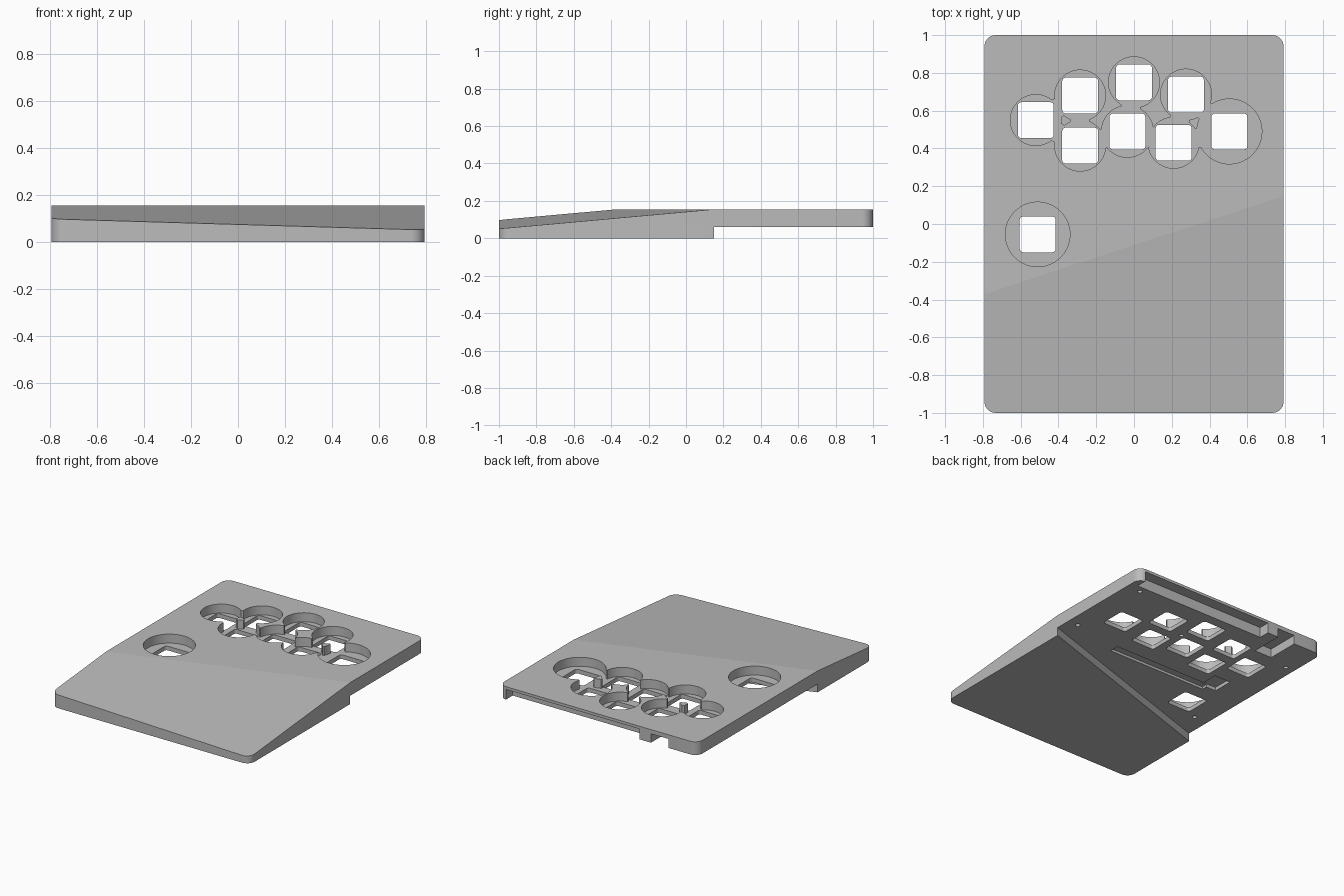
import bpy, bmesh, math
from mathutils import Vector

if "Cube" in bpy.data.objects:
    bpy.data.objects.remove(bpy.data.objects["Cube"], do_unlink=True)

TOP, PLATE, FLOOR = 0.155, 0.06, 0.09
KEY = 0.19

grey = bpy.data.materials.new("plain_grey")
grey.use_nodes = True
grey.diffuse_color = (0.5, 0.5, 0.5, 1)
grey.node_tree.nodes["Principled BSDF"].inputs["Base Color"].default_value = (0.5, 0.5, 0.5, 1)


def prism(name, outline, z0, z1):
    """Extrude a counter-clockwise outline from z0 to z1."""
    bm = bmesh.new()
    face = bm.faces.new([bm.verts.new((x, y, z0)) for x, y in outline])
    ext = bmesh.ops.extrude_face_region(bm, geom=[face])
    moved = [v for v in ext["geom"] if isinstance(v, bmesh.types.BMVert)]
    bmesh.ops.translate(bm, verts=moved, vec=(0, 0, z1 - z0))
    bmesh.ops.recalc_face_normals(bm, faces=bm.faces)
    mesh = bpy.data.meshes.new(name)
    bm.to_mesh(mesh)
    bm.free()
    obj = bpy.data.objects.new(name, mesh)
    bpy.context.collection.objects.link(obj)
    return obj


def rounded(cx, cy, w, h, r, steps=6):
    pts = []
    for i, (sx, sy) in enumerate([(1, 1), (-1, 1), (-1, -1), (1, -1)]):
        for k in range(steps + 1):
            a = math.pi / 2 * (i + k / steps)
            pts.append((cx + sx * (w / 2 - r) + r * math.cos(a),
                        cy + sy * (h / 2 - r) + r * math.sin(a)))
    return pts


def circle(cx, cy, r, n=56):
    return [(cx + r * math.cos(math.tau * k / n), cy + r * math.sin(math.tau * k / n))
            for k in range(n)]


def box(x0, x1, y0, y1):
    return [(x0, y0), (x1, y0), (x1, y1), (x0, y1)]


def bar(a, b, width):
    a, b = Vector(a), Vector(b)
    side = (b - a).normalized().orthogonal() * width / 2
    return [a - side, b - side, b + side, a + side]


# Rounded slab, with the sloping palm rest sliced off the top
body = prism("keyboard_case", rounded(0, 0, 1.584, 2, 0.06, 8), 0, TOP)
body.data.materials.append(grey)
p, q, r = Vector((-0.79, -0.37, TOP)), Vector((0.79, 0.148, TOP)), Vector((-0.79, -1, 0.098))
normal = (r - p).cross(q - p).normalized()
bm = bmesh.new()
bm.from_mesh(body.data)
cut = bmesh.ops.bisect_plane(bm, geom=bm.verts[:] + bm.edges[:] + bm.faces[:],
                             plane_co=p, plane_no=normal, clear_outer=True)
rim = [e for e in bm.edges if e.is_boundary]
bmesh.ops.holes_fill(bm, edges=rim, sides=0)
bmesh.ops.recalc_face_normals(bm, faces=bm.faces)
bm.to_mesh(body.data)
bm.free()

cutters = []


def carve(name, outline, z0, z1):
    cutter = prism(name, outline, z0, z1)
    cutter.hide_render = True
    mod = body.modifiers.new(name, 'BOOLEAN')
    mod.operation = 'DIFFERENCE'
    mod.solver = 'EXACT'
    mod.object = cutter
    cutters.append(cutter)


# Raised underside behind the diagonal step
slant = (q.y - p.y) / (q.x - p.x)
mid = (p.y + q.y) / 2
carve("underside_step", [(-1, mid - slant), (1, mid + slant), (1, 1.2), (-1, 1.2)], -0.1, PLATE)

# Key wells: centre and radius
wells = [(-0.52, 0.55, 0.135), (-0.285, 0.68, 0.135), (-0.285, 0.415, 0.135),
         (0, 0.75, 0.135), (-0.035, 0.49, 0.137), (0.275, 0.685, 0.135),
         (0.21, 0.43, 0.135), (0.505, 0.49, 0.172), (-0.51, -0.055, 0.171)]
for x, y, rad in wells:
    carve("key_well", circle(x, y, rad), FLOOR, 0.3)

# Channels joining neighbouring wells
for i, a in enumerate(wells):
    for b in wells[i + 1:]:
        gap = (Vector(a[:2]) - Vector(b[:2])).length
        if gap < a[2] + b[2] + 0.005:
            carve("well_channel", bar(a[:2], b[:2], 0.1), FLOOR, 0.3)

# Square switch openings
for x, y, rad in wells:
    carve("switch_opening", rounded(x, y, KEY, KEY, 0.018, 4), -0.2, 0.4)

# Slot along the back edge and connector bay
carve("back_slot", box(-0.33, 0.74, 0.92, 1.1), -0.1, 0.135)
carve("connector_bay", box(-0.56, -0.42, 0.76, 1.1), -0.1, 0.125)

# Shallow wiring recesses underneath
carve("wiring_groove", box(-0.48, 0.32, 0.14, 0.21), -0.1, 0.078)
carve("wiring_pocket", box(-0.56, -0.43, 0.18, 0.33), -0.1, 0.085)

# Screw holes underneath
for x, y in [(0.68, 0.87), (0.71, 0.26), (-0.72, 0.72), (-0.68, -0.18), (0.09, 0.6)]:
    carve("screw_hole", circle(x, y, 0.016, 16), -0.1, 0.11)

# Bake the cuts and drop the cutters
bpy.context.view_layer.update()
baked = bpy.data.meshes.new_from_object(body.evaluated_get(bpy.context.evaluated_depsgraph_get()))
body.modifiers.clear()
body.data = baked
for c in cutters:
    bpy.data.objects.remove(c, do_unlink=True)
baked.materials.clear()
baked.materials.append(grey)

# Smooth the round walls, keep level faces flat
for o in bpy.context.selected_objects:
    o.select_set(False)
body.select_set(True)
bpy.context.view_layer.objects.active = body
bpy.ops.object.shade_smooth_by_angle(angle=math.radians(25))
for f in body.data.polygons:
    f.material_index = 0
    if abs(f.normal.z) > 0.5:
        f.use_smooth = False
